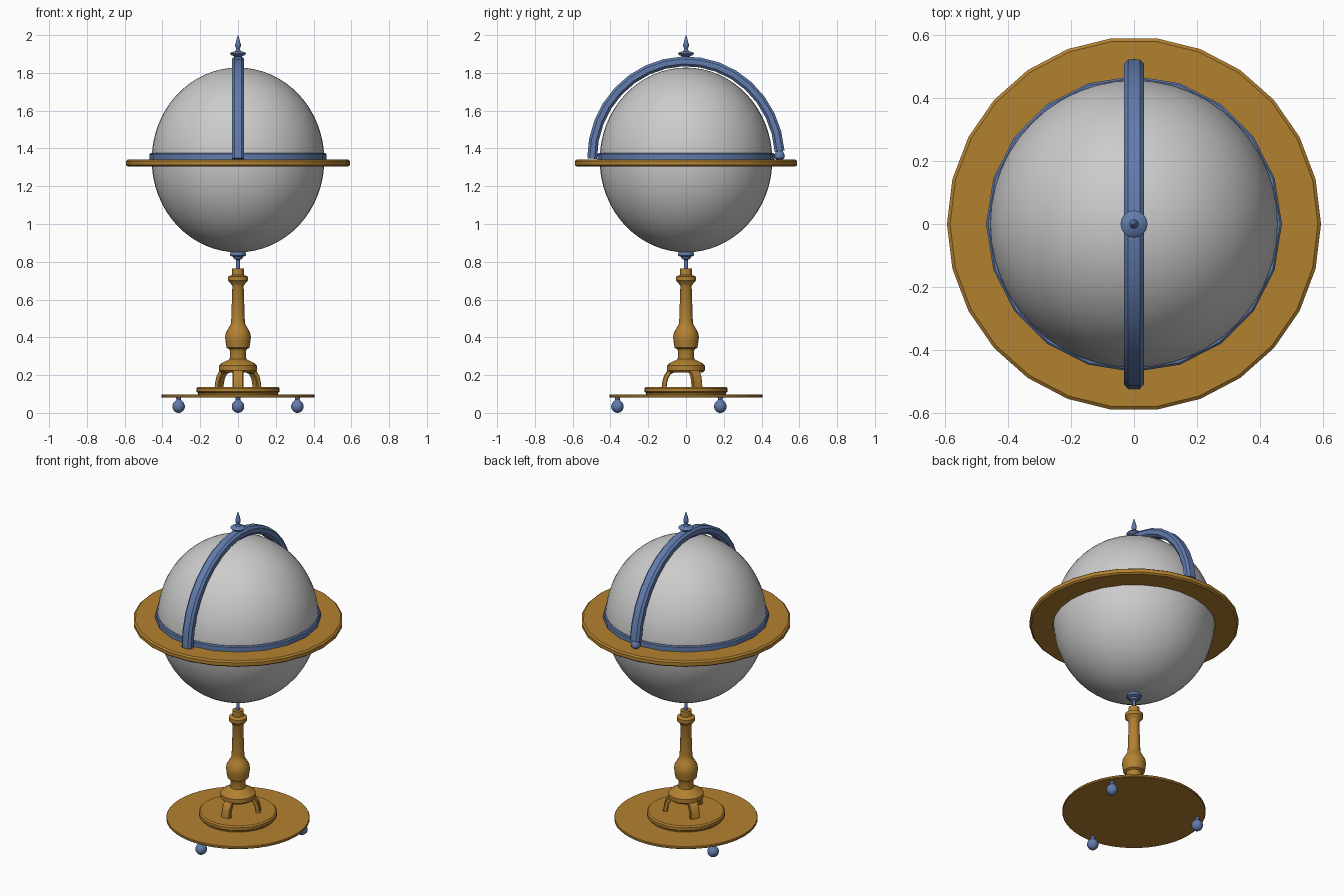
import bpy, bmesh
from math import sin, cos, pi, radians
from mathutils import Vector

if "Cube" in bpy.data.objects:
    bpy.data.objects.remove(bpy.data.objects["Cube"])


def material(name, rgb):
    m = bpy.data.materials.new(name)
    m.diffuse_color = (*rgb, 1)
    m.use_nodes = True
    m.node_tree.nodes["Principled BSDF"].inputs["Base Color"].default_value = m.diffuse_color
    return m


WOOD = material("wood", (0.45, 0.22, 0.03))
METAL = material("blue_metal", (0.12, 0.2, 0.42))


def finish(name, bm, mat, angle=32):
    bmesh.ops.recalc_face_normals(bm, faces=bm.faces)
    for f in bm.faces:
        f.smooth = True
    me = bpy.data.meshes.new(name)
    bm.to_mesh(me)
    bm.free()
    me.set_sharp_from_angle(angle=radians(angle))
    if mat:
        me.materials.append(mat)
    ob = bpy.data.objects.new(name, me)
    bpy.context.collection.objects.link(ob)
    return ob


def lathe(name, profile, mat, n=24, closed=False, at=(0, 0)):
    """Revolve (radius, z) points about z; open profiles are capped."""
    bm = bmesh.new()
    rings = [[bm.verts.new((at[0] + r * cos(2 * pi * i / n),
                            at[1] + r * sin(2 * pi * i / n), z))
              for i in range(n)] for r, z in profile]
    pairs = list(zip(rings, rings[1:]))
    if closed:
        pairs.append((rings[-1], rings[0]))
    for a, b in pairs:
        for i in range(n):
            j = (i + 1) % n
            bm.faces.new((a[i], a[j], b[j], b[i]))
    if not closed:
        bm.faces.new(rings[0])
        bm.faces.new(rings[-1])
    return finish(name, bm, mat)


def sweep(name, path, ht, hw, bev, angle, mat):
    """Sweep a chamfered bar along (radius, z) points in the plane at angle."""
    out = Vector((cos(angle), sin(angle), 0))
    side = Vector((-sin(angle), cos(angle), 0))
    section = [(ht, hw - bev), (ht - bev, hw), (bev - ht, hw), (-ht, hw - bev),
               (-ht, bev - hw), (bev - ht, -hw), (ht - bev, -hw), (ht, bev - hw)]
    bm = bmesh.new()
    rings = []
    for k, p in enumerate(path):
        a, b = path[max(k - 1, 0)], path[min(k + 1, len(path) - 1)]
        t = Vector((b[0] - a[0], b[1] - a[1])).normalized()
        nrm = out * t.y + Vector((0, 0, -t.x))
        c = out * p[0] + Vector((0, 0, p[1]))
        rings.append([bm.verts.new(c + nrm * u + side * v) for u, v in section])
    for a, b in zip(rings, rings[1:]):
        for i in range(8):
            j = (i + 1) % 8
            bm.faces.new((a[i], a[j], b[j], b[i]))
    bm.faces.new(rings[0])
    bm.faces.new(rings[-1])
    return finish(name, bm, mat)


# Globe ball, slightly taller than wide
bm = bmesh.new()
bmesh.ops.create_uvsphere(bm, u_segments=48, v_segments=32, radius=1)
for v in bm.verts:
    v.co = Vector((v.co.x * 0.457, v.co.y * 0.457, 1.339 + v.co.z * 0.489))
finish("globe_ball", bm, None)

# Horizon ring and the thin band lying on it
lathe("horizon_ring", [(0.461, 1.304), (0.583, 1.304), (0.593, 1.312), (0.593, 1.333),
                       (0.583, 1.341), (0.461, 1.341)], WOOD, 26, True)
lathe("equator_band", [(0.452, 1.342), (0.469, 1.342), (0.469, 1.37),
                       (0.463, 1.376), (0.452, 1.376)], METAL, 20, True)

# Meridian arch: stops short at the back, where a small knob carries it
arc = []
for k in range(17):
    t = 0.078 + (pi - 0.078) * k / 16
    arc.append((0.497 * cos(t), 1.346 + 0.515 * sin(t)))
sweep("meridian_arch", arc, 0.026, 0.032, 0.013, pi / 2, METAL)
lathe("arch_knob", [(0.016, 1.341), (0.026, 1.35), (0.028, 1.362), (0.024, 1.374),
                    (0.015, 1.39)], METAL, 12, at=(0, 0.495))

# Finial on top, collar and rod beneath the ball
lathe("top_finial", [(0.02, 1.865), (0.02, 1.888), (0.036, 1.894), (0.043, 1.902),
                     (0.036, 1.909), (0.014, 1.915), (0.009, 1.928), (0.015, 1.94),
                     (0.015, 1.95), (0.006, 1.985), (0.001, 2.0)], METAL, 16)
lathe("lower_pivot", [(0.01, 0.75), (0.01, 0.81), (0.022, 0.815), (0.026, 0.826),
                      (0.042, 0.833), (0.042, 0.842), (0.034, 0.862)], METAL, 16)

# Turned column
lathe("column", [(0.09, 0.215), (0.1, 0.225), (0.1, 0.25), (0.088, 0.262), (0.062, 0.276),
                 (0.044, 0.285), (0.042, 0.325), (0.047, 0.338), (0.06, 0.345),
                 (0.066, 0.38), (0.068, 0.40), (0.064, 0.425), (0.05, 0.45),
                 (0.038, 0.47), (0.036, 0.49), (0.03, 0.67), (0.038, 0.685),
                 (0.052, 0.70), (0.052, 0.722), (0.031, 0.73), (0.031, 0.765)], WOOD)

# Three curved legs and three casters
leg = [(0.065, 0.228), (0.09, 0.215), (0.105, 0.19), (0.112, 0.165), (0.116, 0.134)]
for k, label in enumerate(("front", "right", "left")):
    a = radians(-90 + 120 * k)
    sweep(label + "_leg", leg, 0.013, 0.028, 0.004, a, WOOD)
    ball = [(0.033 * sin(pi * i / 12), 0.034 - 0.034 * cos(pi * i / 12)) for i in range(11)]
    ball[0] = (0.002, 0)
    lathe(label + "_caster", ball + [(0.012, 0.07), (0.014, 0.084)], METAL, 16,
          at=(0.363 * cos(a), 0.363 * sin(a)))

# Stepped base discs
lathe("upper_base", [(0.21, 0.096), (0.212, 0.106), (0.221, 0.112), (0.221, 0.13),
                     (0.213, 0.138)], WOOD, 32)
lathe("base_disc", [(0.403, 0.082), (0.406, 0.085), (0.406, 0.094), (0.403, 0.098)], WOOD, 48)
